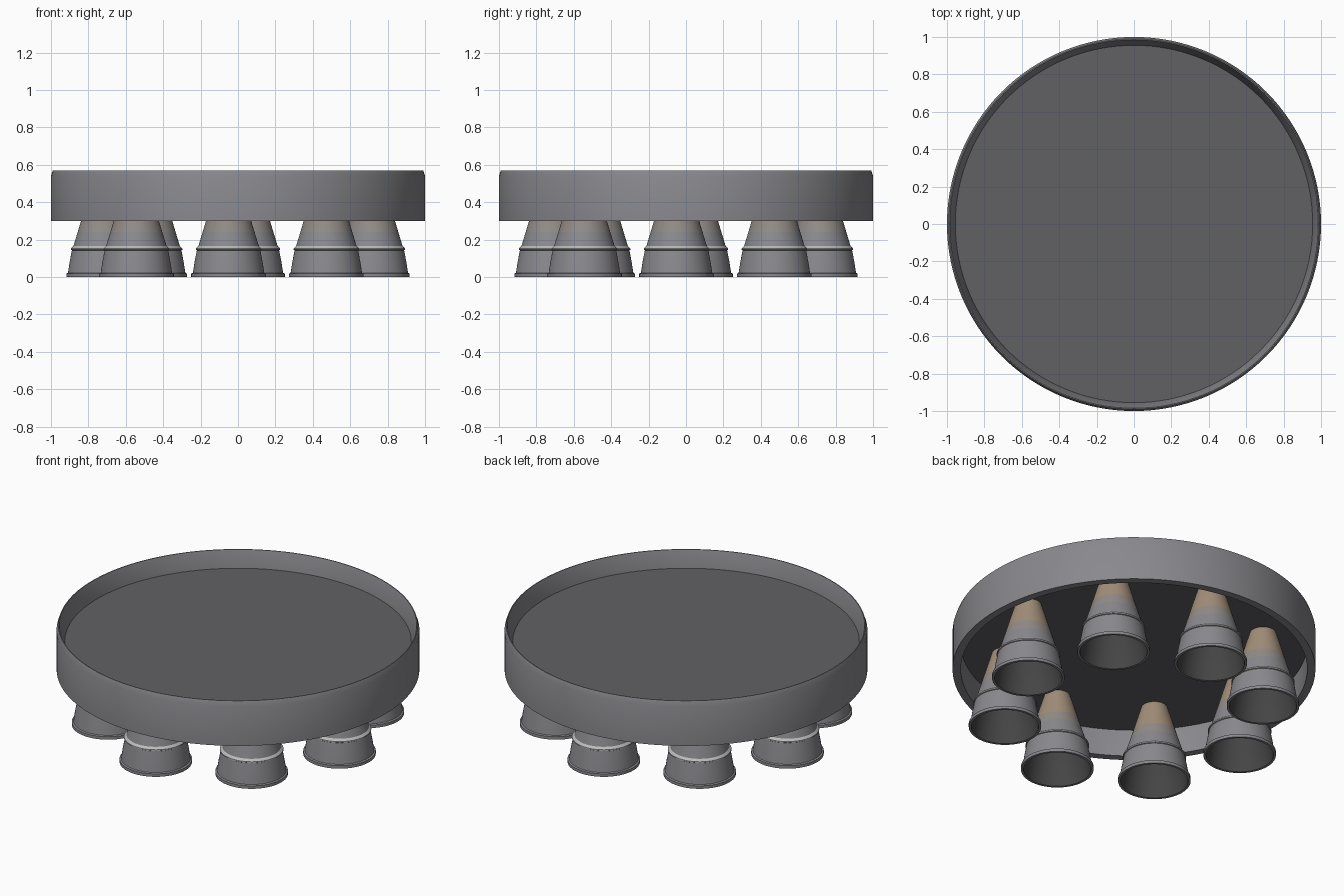
import bpy, bmesh, math
from mathutils import Matrix

if "Cube" in bpy.data.objects:
    bpy.data.objects.remove(bpy.data.objects["Cube"])


def material(name, r, g, b):
    m = bpy.data.materials.new(name)
    m.diffuse_color = (r, g, b, 1)
    m.use_nodes = True
    m.node_tree.nodes["Principled BSDF"].inputs["Base Color"].default_value = m.diffuse_color
    return m


STEEL = material("steel_grey", 0.25, 0.25, 0.27)
DARK = material("dark_plate", 0.12, 0.12, 0.13)
LIGHT = material("light_band", 0.5, 0.5, 0.5)
TAN = material("heat_tan", 0.36, 0.27, 0.19)
WARM = material("warm_grey", 0.29, 0.26, 0.24)
INNER = material("nozzle_inside", 0.06, 0.06, 0.06)


def lathe(name, rings, sides, closed=False):
    """Revolve (radius, z, material) points; the material covers the strip after the point."""
    mats = []
    for p in rings:
        if p[2] not in mats:
            mats.append(p[2])
    bm = bmesh.new()
    loops = []
    for r, z, _ in rings:
        if r == 0:
            loops.append([bm.verts.new((0, 0, z))] * sides)
        else:
            loops.append([bm.verts.new((r * math.cos(a), r * math.sin(a), z))
                          for a in (2 * math.pi * i / sides for i in range(sides))])
    n = len(rings)
    for k in range(n if closed else n - 1):
        a, b = loops[k], loops[(k + 1) % n]
        for i in range(sides):
            j = (i + 1) % sides
            quad = list(dict.fromkeys((a[i], a[j], b[j], b[i])))
            bm.faces.new(quad).material_index = mats.index(rings[k][2])
    bmesh.ops.recalc_face_normals(bm, faces=bm.faces[:])
    me = bpy.data.meshes.new(name)
    bm.to_mesh(me)
    bm.free()
    for m in mats:
        me.materials.append(m)
    me.shade_smooth()
    me.set_sharp_from_angle(angle=math.radians(30))
    ob = bpy.data.objects.new(name, me)
    bpy.context.collection.objects.link(ob)
    return ob


# Outer skirt: straight outside, flared inside above the plate
lathe("skirt_ring", [(1, 0.30, STEEL), (1, 0.54, STEEL), (0.99, 0.57, STEEL),
                     (0.985, 0.57, STEEL), (0.955, 0.468, STEEL), (0.955, 0.30, STEEL)],
      128, closed=True)

# Mounting plate
lathe("mounting_plate", [(0, 0.464, DARK), (0.956, 0.464, DARK),
                         (0.956, 0.469, DARK), (0, 0.469, DARK)], 128)

# Bell nozzle: outside from throat to lip, then back up the inside to a cap
nozzle = lathe("nozzle_1", [
    (0.072, 0.466, TAN), (0.098, 0.38, TAN), (0.121, 0.30, WARM), (0.139, 0.24, STEEL),
    (0.162, 0.165, LIGHT), (0.175, 0.153, LIGHT), (0.175, 0.146, STEEL), (0.170, 0.143, STEEL),
    (0.182, 0.08, STEEL), (0.191, 0.022, STEEL), (0.200, 0.018, STEEL), (0.200, 0.0, STEEL),
    (0.186, 0.0, INNER), (0.176, 0.08, INNER), (0.160, 0.15, INNER), (0.133, 0.24, INNER),
    (0.115, 0.30, INNER), (0.066, 0.455, INNER), (0, 0.455, INNER)], 64)

# Eight nozzles on a circle, turned slightly off axis
for i in range(8):
    ob = nozzle
    if i:
        ob = nozzle.copy()
        ob.name = f"nozzle_{i + 1}"
        bpy.context.collection.objects.link(ob)
    ob.matrix_world = (Matrix.Rotation(math.radians(-4 + 45 * i), 4, 'Z')
                       @ Matrix.Translation((0.72, 0, 0)))
